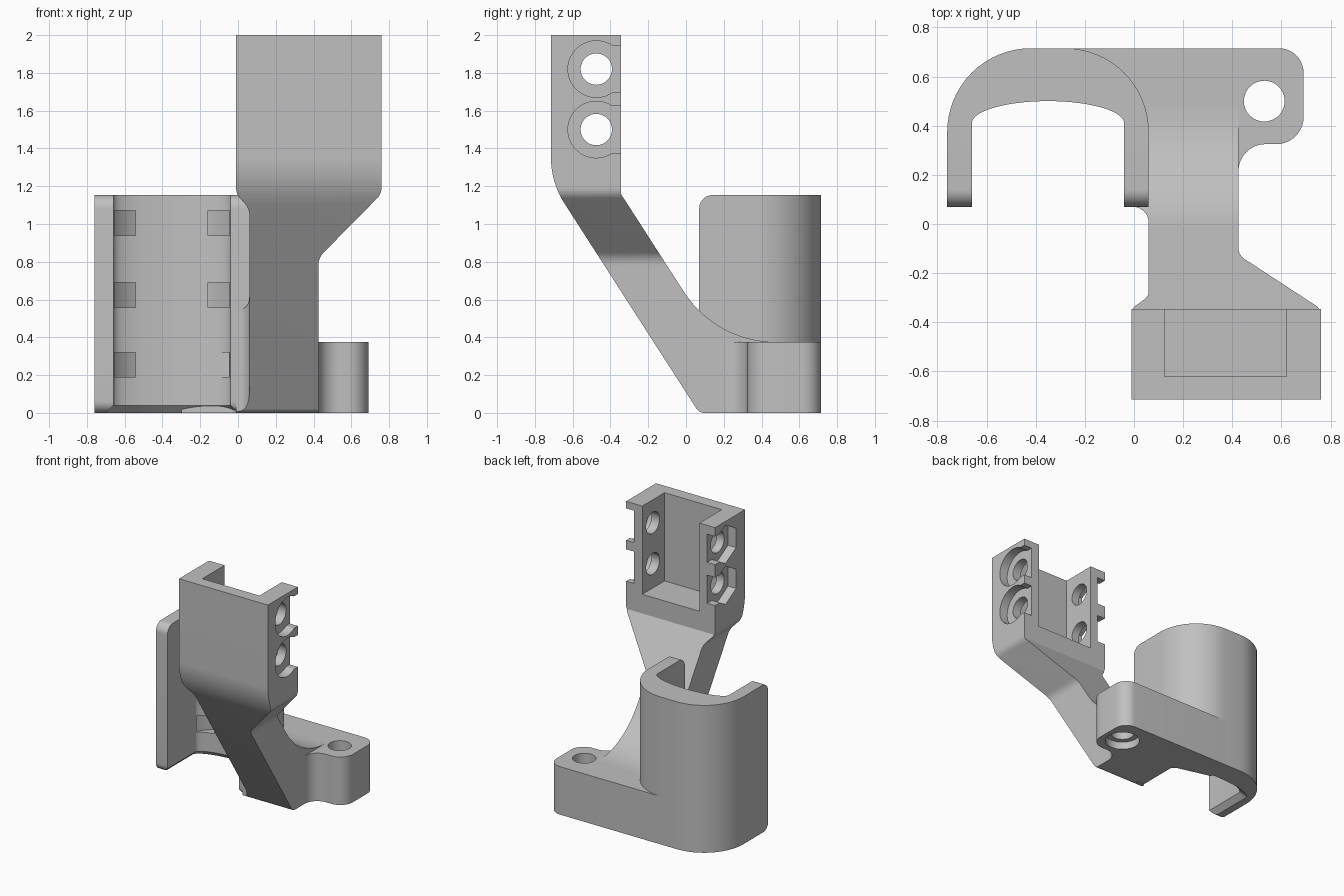
import bpy, bmesh, math
from mathutils import Vector

if "Cube" in bpy.data.objects:
    bpy.data.objects.remove(bpy.data.objects["Cube"])

grey = bpy.data.materials.new("plain grey")
grey.diffuse_color = (0.53, 0.53, 0.53, 1)
grey.use_nodes = True
grey.node_tree.nodes["Principled BSDF"].inputs["Base Color"].default_value = grey.diffuse_color


def rounded(points, steps=10):
    """Polygon from (u, v[, radius]) corners, each corner filleted by its radius."""
    out = []
    n = len(points)
    for i, p in enumerate(points):
        c = Vector(p[:2])
        r = p[2] if len(p) > 2 else 0
        if not r:
            out.append(tuple(c))
            continue
        a = (Vector(points[i - 1][:2]) - c).normalized()
        b = (Vector(points[(i + 1) % n][:2]) - c).normalized()
        half = a.angle(b) / 2
        centre = c + (a + b).normalized() * r / math.sin(half)
        start = c + a * r / math.tan(half) - centre
        end = c + b * r / math.tan(half) - centre
        sweep = math.atan2(start.x * end.y - start.y * end.x, start.dot(end))
        for k in range(steps + 1):
            t = sweep * k / steps
            out.append((centre.x + start.x * math.cos(t) - start.y * math.sin(t),
                        centre.y + start.x * math.sin(t) + start.y * math.cos(t)))
    return out


def circle(u, v, r, n=40, turn=0.0):
    return [(u + r * math.cos(turn + math.tau * k / n),
             v + r * math.sin(turn + math.tau * k / n)) for k in range(n)]


def rect(u0, u1, v0, v1):
    return [(u0, v0), (u1, v0), (u1, v1), (u0, v1)]


def prism(name, pts, axis, lo, hi, lo_pts=None):
    """Extrude a 2D outline along an axis, optionally lofting from another outline."""
    place = {'x': lambda p, w: (w, p[0], p[1]),
             'y': lambda p, w: (p[0], w, p[1]),
             'z': lambda p, w: (p[0], p[1], w)}[axis]
    bm = bmesh.new()
    low = [bm.verts.new(place(p, lo)) for p in (lo_pts or pts)]
    top = [bm.verts.new(place(p, hi)) for p in pts]
    bm.faces.new(low[::-1])
    bm.faces.new(top)
    n = len(pts)
    for i in range(n):
        j = (i + 1) % n
        bm.faces.new((low[i], low[j], top[j], top[i]))
    bmesh.ops.recalc_face_normals(bm, faces=bm.faces)
    me = bpy.data.meshes.new(name)
    bm.to_mesh(me)
    bm.free()
    me.materials.append(grey)
    ob = bpy.data.objects.new(name, me)
    bpy.context.collection.objects.link(ob)
    return ob


def combine(ob, tool, operation='DIFFERENCE'):
    """Apply a boolean and discard the tool."""
    bpy.ops.object.select_all(action='DESELECT')
    bpy.context.view_layer.objects.active = ob
    ob.select_set(True)
    m = ob.modifiers.new("cut", 'BOOLEAN')
    m.operation, m.solver, m.object = operation, 'EXACT', tool
    bpy.ops.object.modifier_apply(modifier=m.name)
    bpy.data.objects.remove(tool)


def finish(ob):
    bpy.ops.object.select_all(action='DESELECT')
    bpy.context.view_layer.objects.active = ob
    ob.select_set(True)
    bpy.ops.object.shade_smooth_by_angle(angle=math.radians(25))


# Clip: U-shaped cradle open to the front
CX = -0.35
bow = [(CX + 0.31 * math.cos(math.pi * k / 28), 0.41 + 0.09 * math.sin(math.pi * k / 28))
       for k in range(29)]
outer = rounded([(-0.66, 0.07), (-0.76, 0.07), (-0.76, 0.715, 0.34),
                 (0.06, 0.715, 0.34), (0.06, 0.07), (-0.04, 0.07)], 16)
clip = prism("clip", outer + bow, 'z', -0.1, 1.3)
side = rounded([(0.07, 0, 0.06), (0.07, 1.153, 0.07), (0.9, 1.153), (0.9, 0)])
combine(clip, prism("clip_side", side, 'x', -1, 1), 'INTERSECT')

# Chamfer round the inside of the clip's bottom edge
inner = [(CX + 0.31, -0.3)] + bow + [(CX - 0.31, -0.3)]


def scaled(s):
    return [(CX + (x - CX) * s, 0.2 + (y - 0.2) * s) for x, y in inner]


combine(clip, prism("chamfer", scaled(0.935), 'z', -0.04, 0.06, scaled(1.26)))

# Three curved strap channels through the clip's back wall
arc = [(math.radians(30 + 120 * k / 32)) for k in range(33)]
ring = [(CX + 0.37 * math.cos(a), 0.25 + 0.37 * math.sin(a)) for a in arc]
ring += [(CX + 0.30 * math.cos(a), 0.25 + 0.30 * math.sin(a)) for a in reversed(arc)]
for z in (0.255, 0.625, 1.005):
    combine(clip, prism("channel", ring, 'z', z - 0.066, z + 0.066))
finish(clip)

# Base plate with rounded lug and counterbored screw hole
base = prism("base_plate", rounded([
    (-0.3, 0.715), (-0.3, 0.52), (-0.03, 0.45), (0.03, 0.4), (0.05, 0.2), (0.425, 0.2),
    (0.425, 0.325, 0.11), (0.69, 0.325, 0.11), (0.69, 0.715, 0.1)]), 'z', 0, 0.375)
combine(base, prism("hole", circle(0.53, 0.5, 0.083), 'z', -0.1, 0.5))
combine(base, prism("counterbore", circle(0.53, 0.5, 0.125), 'z', -0.1, 0.06))
finish(base)

# Arm: front outline crossed with the slanted side outline
side_arm = rounded([(0.07, 0, 0.05), (-0.715, 1.22, 0.45), (-0.715, 2), (-0.345, 2),
                    (-0.345, 1.16), (0.16, 0.375, 0.58), (0.33, 0.375), (0.33, 0)], 14)
arm = prism("arm", rounded([
    (0.06, -0.1), (0.425, -0.1), (0.425, 0.82, 0.1), (0.76, 1.16, 0.08), (0.76, 2.1),
    (-0.01, 2.1), (-0.01, 1.16, 0.08), (0.06, 1.08, 0.08)]), 'y', -1, 1)
combine(arm, prism("arm_side", side_arm, 'x', -1, 1), 'INTERSECT')

# Upper pocket, open to the back and top
combine(arm, prism("pocket", rect(0.125, 0.62, -0.62, 0), 'z', 1.31, 2.2))

# Screw holes with round recesses on the right wall and hex recesses on the left
HY = -0.475
for z in (1.5, 1.82):
    combine(arm, prism("bolt_hole", circle(HY, z, 0.083), 'x', -0.5, 1))
    combine(arm, prism("round_recess", circle(HY, z, 0.15), 'x', 0.69, 1))
    combine(arm, prism("round_mouth", rect(HY + 0.05, -0.2, z - 0.125, z + 0.125), 'x', 0.69, 1))
    combine(arm, prism("hex_recess", circle(HY, z, 0.15, 6, math.pi / 6), 'x', -0.5, 0.06))
    combine(arm, prism("hex_mouth", rect(-0.41, -0.2, z - 0.11, z + 0.11), 'x', -0.5, 0.06))
finish(arm)

# Small fillet joining the arm to the clip leg
fillet = prism("joining_fillet", rounded([
    (0.06, 0.0), (0.06, 0.07, 0.065), (-0.01, 0.07), (-0.01, 0.1), (0.08, 0.1), (0.08, 0.0)]),
    'z', -0.1, 0.8)
combine(fillet, prism("fillet_side", side_arm, 'x', -1, 1), 'INTERSECT')
finish(fillet)
